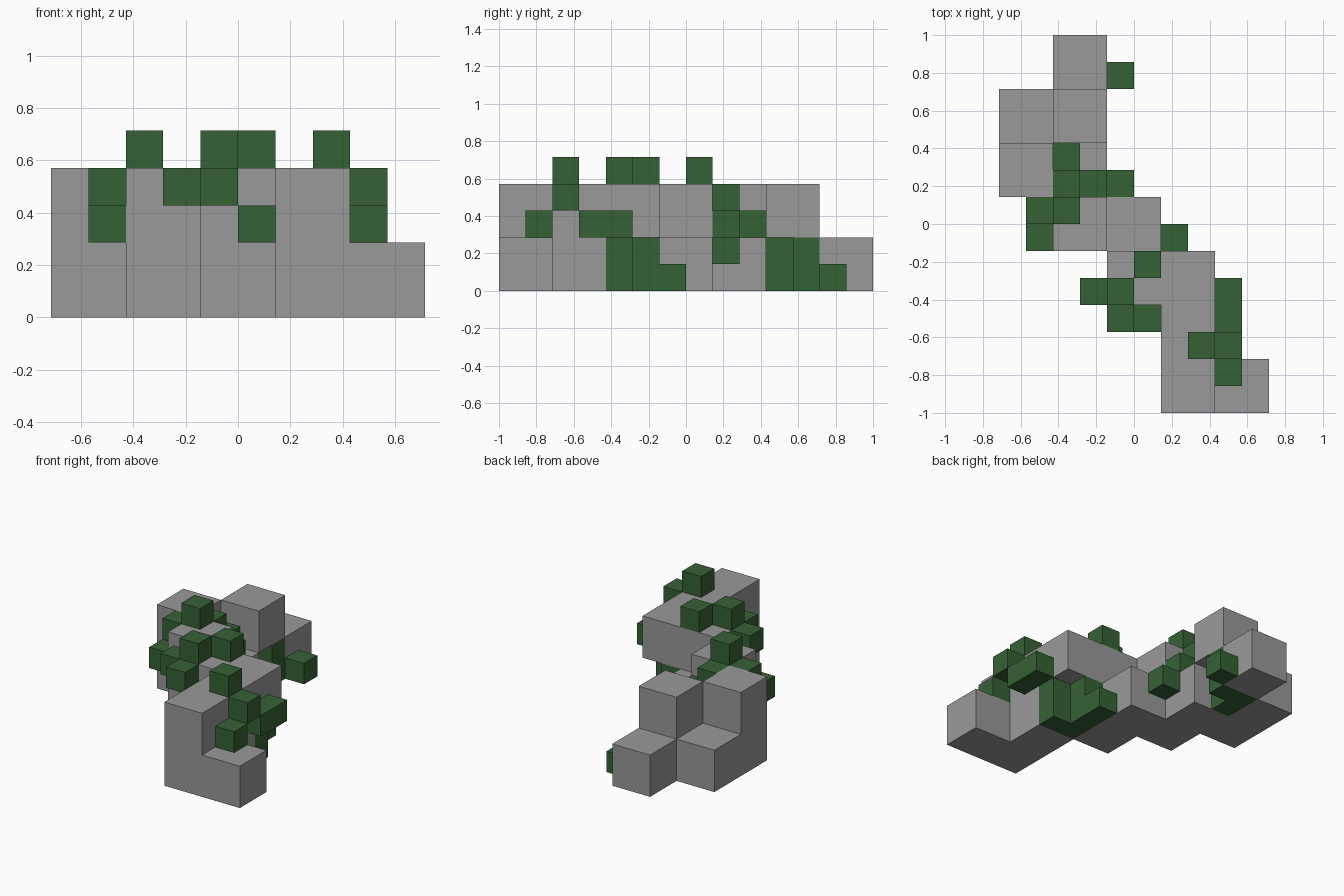
import bpy, bmesh
from mathutils import Vector

if "Cube" in bpy.data.objects:
    bpy.data.objects.remove(bpy.data.objects["Cube"])

U = 1 / 7  # small cube edge; large cubes are twice as big


def material(name, rgb):
    m = bpy.data.materials.new(name)
    m.diffuse_color = (*rgb, 1)
    m.use_nodes = True
    m.node_tree.nodes["Principled BSDF"].inputs["Base Color"].default_value = m.diffuse_color
    return m


def block_object(name, cells, size, mat):
    """Joined cubes given by their min corners; shared inner faces are left out."""
    cells = set(cells)
    bm = bmesh.new()
    for c in cells:
        for axis in range(3):
            for side in (0, 1):
                n = list(c)
                n[axis] += size if side else -size
                if tuple(n) in cells:
                    continue
                a, b = (axis + 1) % 3, (axis + 2) % 3
                quad = [(0, 0), (1, 0), (1, 1), (0, 1)]
                verts = []
                for i, j in (quad if side else quad[::-1]):
                    p = Vector(c)
                    p[axis] += side * size
                    p[a] += i * size
                    p[b] += j * size
                    verts.append(bm.verts.new(p * U))
                bm.faces.new(verts)
    bmesh.ops.remove_doubles(bm, verts=bm.verts, dist=1e-4)
    me = bpy.data.meshes.new(name)
    bm.to_mesh(me)
    bm.free()
    me.materials.append(mat)
    ob = bpy.data.objects.new(name, me)
    bpy.context.collection.objects.link(ob)


stone = material("stone grey", (0.32, 0.32, 0.32))
moss = material("moss green", (0.036, 0.12, 0.036))

# Zigzag wall of large stone blocks: ground course and upper course
low = [(1, -7), (1, -5), (3, -7), (-1, -3), (-1, -1), (-3, -1),
       (-3, 1), (-5, 1), (-5, 3), (-3, 5)]
high = [(1, -7), (1, -5), (1, -3), (-1, -3), (-3, -1), (-5, 1), (-3, 3)]
block_object("stone_wall", [(x, y, 0) for x, y in low] + [(x, y, 2) for x, y in high], 2, stone)

# Moss filling the hollows under the overhanging blocks
hollow = [(x, y, z) for z in (0, 1)
          for x, y in ((1, -3), (2, -3), (1, -2), (-3, 3), (-3, 4), (-2, 4))]
block_object("hollow_moss", hollow, 1, moss)

# Moss lumps on top of the wall and in the gap of the upper course
block_object("top_moss", [(2, -5, 4), (-1, -3, 4), (0, -2, 4), (-3, 0, 4),
                          (-3, 1, 2), (-3, 1, 3), (-3, 2, 2), (-2, 1, 2)], 1, moss)

# Moss lumps growing on the wall sides
block_object("side_moss", [(3, -6, 2), (3, -5, 3), (3, -4, 2), (3, -3, 2),
                           (0, -4, 2), (-1, -4, 3), (-2, -3, 3), (-4, -1, 2),
                           (-4, 0, 3), (1, -1, 0), (-1, 1, 1), (-1, 5, 0)], 1, moss)
